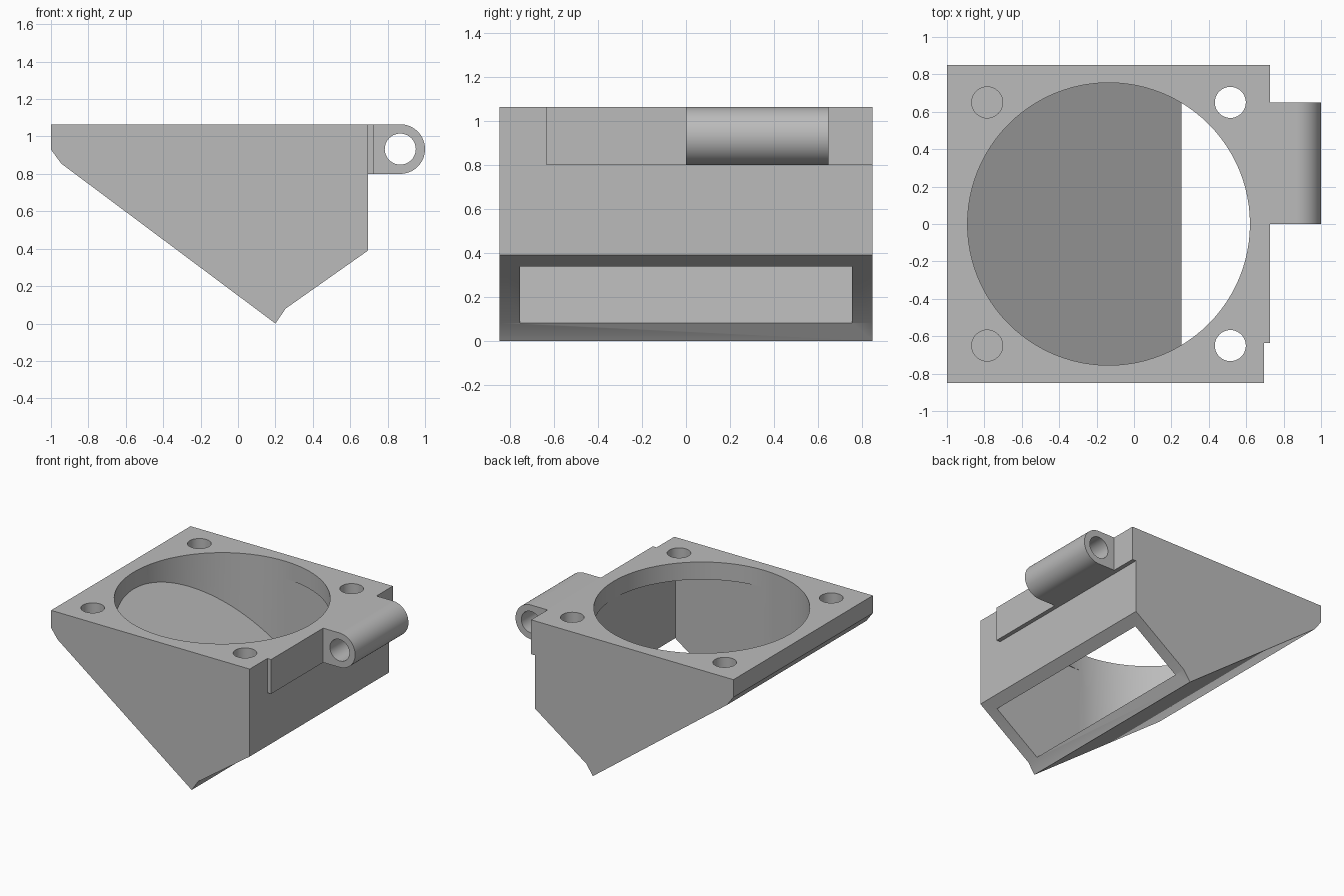
import bpy
import bmesh
import math
from mathutils import Vector

if "Cube" in bpy.data.objects:
    bpy.data.objects.remove(bpy.data.objects["Cube"], do_unlink=True)

TOP = 1.065
HALF_Y = 0.85
PLATE_Z = 0.93          # underside of the top flange
CX, R = -0.135, 0.755   # fan opening centre and radius

grey = bpy.data.materials.new("plain grey")
grey.use_nodes = True
colour = (0.5, 0.5, 0.5, 1)
grey.diffuse_color = colour
grey.node_tree.nodes["Principled BSDF"].inputs["Base Color"].default_value = colour


def make_object(name, bm):
    bmesh.ops.recalc_face_normals(bm, faces=bm.faces)
    mesh = bpy.data.meshes.new(name)
    bm.to_mesh(mesh)
    bm.free()
    mesh.materials.append(grey)
    obj = bpy.data.objects.new(name, mesh)
    bpy.context.collection.objects.link(obj)
    return obj


def prism(points, direction):
    """Extrude a closed outline along a direction."""
    bm = bmesh.new()
    face = bm.faces.new([bm.verts.new(p) for p in points])
    ext = bmesh.ops.extrude_face_region(bm, geom=[face])
    moved = [v for v in ext["geom"] if isinstance(v, bmesh.types.BMVert)]
    bmesh.ops.translate(bm, verts=moved, vec=Vector(direction))
    return bm


def side_prism(profile, y0, y1):
    return prism([(x, y0, z) for x, z in profile], (0, y1 - y0, 0))


def rect(x0, x1, z0, z1):
    return [(x0, z0), (x1, z0), (x1, z1), (x0, z1)]


def arc(cx, cy, r, start, end, n):
    step = (end - start) / n
    return [(cx + r * math.cos(start + i * step), cy + r * math.sin(start + i * step))
            for i in range(n + 1)]


def upright_cylinder(cx, cy, r, z0, z1, n):
    circle = arc(cx, cy, r, 0, math.tau, n)[:-1]
    return prism([(x, y, z0) for x, y in circle], (0, 0, z1 - z0))


def trim_to_floor(bm):
    """Keep only the part above the sloping duct floor."""
    cut = bmesh.ops.bisect_plane(
        bm, geom=bm.verts[:] + bm.edges[:] + bm.faces[:],
        plane_co=(0.255, 0, 0.08), plane_no=(0.747, 0, 1), clear_inner=True)
    edges = [e for e in cut["geom_cut"] if isinstance(e, bmesh.types.BMEdge)]
    bmesh.ops.contextual_create(bm, geom=edges)
    return bm


def carve(target, bm):
    cutter = make_object("cutter", bm)
    cutter.hide_render = True
    mod = target.modifiers.new("carve", 'BOOLEAN')
    mod.operation = 'DIFFERENCE'
    mod.solver = 'EXACT'
    mod.object = cutter
    bpy.context.view_layer.objects.active = target
    bpy.ops.object.modifier_apply(modifier=mod.name)
    bpy.data.objects.remove(cutter, do_unlink=True)


# Wedge-shaped duct body
body_profile = [(-1, TOP), (-1, PLATE_Z), (-0.945, 0.855), (0.2, 0),
                (0.255, 0.08), (0.695, 0.39), (0.695, TOP)]
duct_body = make_object("duct_body", side_prism(body_profile, -HALF_Y, HALF_Y))

# Square outlet chamber below the flange, then the round fan opening
wide = R + 0.001
carve(duct_body, trim_to_floor(
    side_prism(rect(CX, CX + wide, -1, PLATE_Z), -wide, wide)))
carve(duct_body, trim_to_floor(upright_cylinder(CX, 0, R, -1, 1.4, 96)))

# Four screw holes
for x in (-0.785, 0.515):
    for y in (-0.65, 0.65):
        carve(duct_body, upright_cylinder(x, y, 0.083, PLATE_Z - 0.01, 1.4, 40))

# Thin mounting strip on the side
mounting_strip = make_object(
    "mounting_strip", side_prism(rect(0.695, 0.727, 0.8, TOP), -0.635, HALF_Y))

# Rounded hinge lug with a bore
HX, HZ, HR = 0.8675, 0.9325, 0.1325
lug_profile = [(0.727, TOP), (0.727, HZ - HR)]
lug_profile += arc(HX, HZ, HR, -math.pi / 2, math.pi / 2, 32)
hinge_lug = make_object("hinge_lug", side_prism(lug_profile, 0, 0.65))
carve(hinge_lug, side_prism(arc(HX, HZ, 0.083, 0, math.tau, 40)[:-1], -0.2, 0.9))

# Smooth the round walls, keep the edges sharp
for obj in (duct_body, mounting_strip, hinge_lug):
    bpy.ops.object.select_all(action='DESELECT')
    obj.select_set(True)
    bpy.context.view_layer.objects.active = obj
    bpy.ops.object.shade_smooth_by_angle(angle=math.radians(30))
